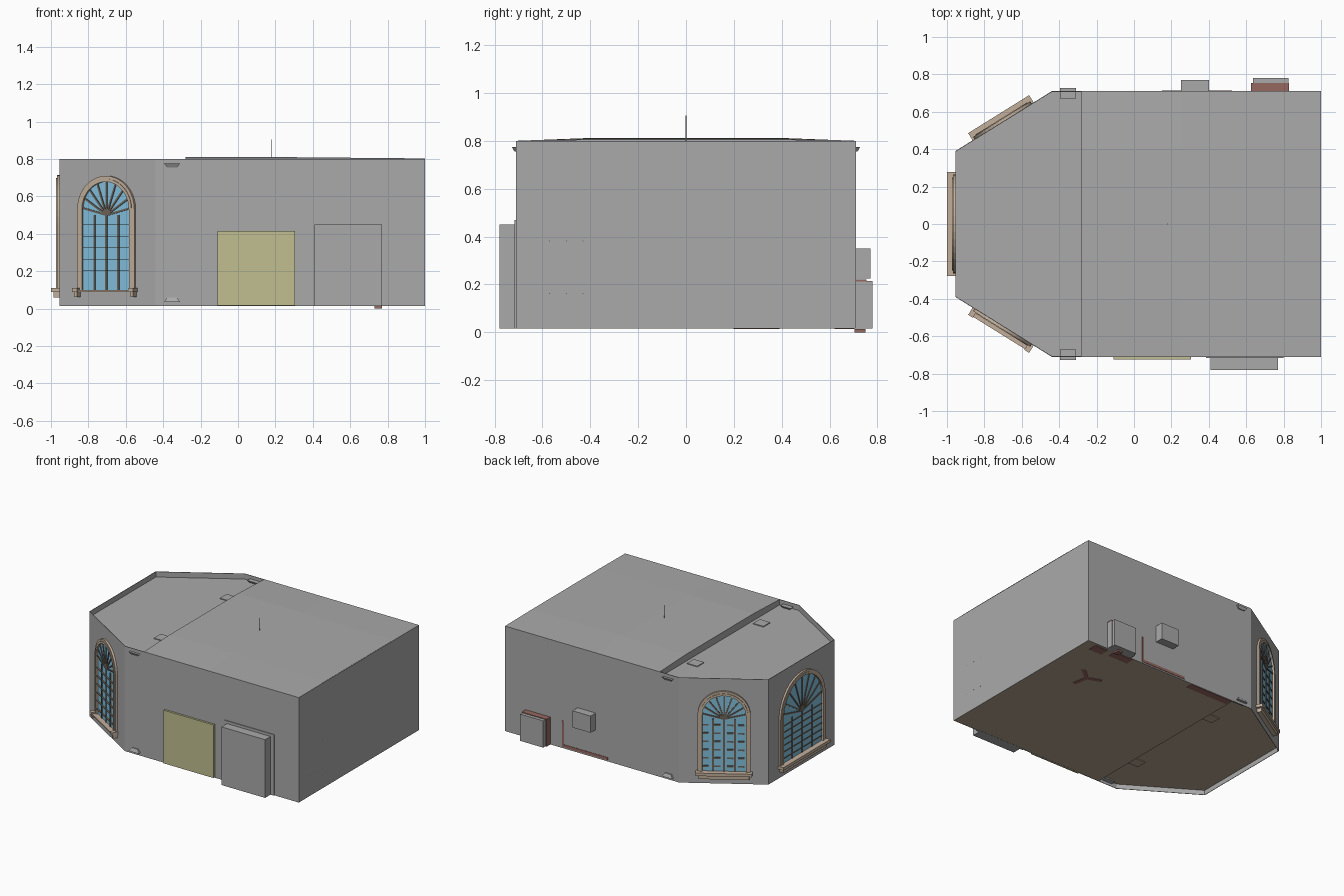
import bpy, bmesh
from math import sin, cos, pi, radians
from mathutils import Matrix, Vector

if "Cube" in bpy.data.objects:
    bpy.data.objects.remove(bpy.data.objects["Cube"])


def material(name, r, g, b):
    m = bpy.data.materials.new(name)
    m.use_nodes = True
    m.diffuse_color = (r, g, b, 1)
    bsdf = m.node_tree.nodes["Principled BSDF"]
    bsdf.inputs["Base Color"].default_value = (r, g, b, 1)
    bsdf.inputs["Roughness"].default_value = 0.8
    return m


GREY = material("wall_grey", .4, .4, .4)
YELLOW = material("panel_yellow", .53, .52, .28)
TAN = material("stone_tan", .54, .43, .33)
BLUE = material("glass_blue", .23, .54, .74)
DARK = material("bar_brown", .15, .125, .1)
BROWN = material("floor_brown", .46, .37, .28)
RED = material("brick_red", .3, .14, .115)


def finish(name, bm, mat, matrix=Matrix()):
    bmesh.ops.recalc_face_normals(bm, faces=bm.faces)
    me = bpy.data.meshes.new(name)
    bm.to_mesh(me)
    bm.free()
    me.materials.append(mat)
    ob = bpy.data.objects.new(name, me)
    ob.matrix_world = matrix
    bpy.context.collection.objects.link(ob)
    return ob


def add_box(bm, lo, hi, spin=Matrix(), top=1, bottom=1):
    lo, hi = Vector(lo), Vector(hi)
    size, mid = hi - lo, (lo + hi) / 2
    for v in bmesh.ops.create_cube(bm, size=1)["verts"]:
        k = top if v.co.z > 0 else bottom
        p = Vector((v.co.x * size.x * k, v.co.y * size.y * k, v.co.z * size.z))
        v.co = spin @ (p + mid)


def boxes(name, mat, items, matrix=Matrix(), **taper):
    bm = bmesh.new()
    for item in items:
        add_box(bm, *item, **taper)
    return finish(name, bm, mat, matrix)


def sheet(name, mat, rings, closed=False):
    """Surface lofted through rings of points."""
    bm = bmesh.new()
    rows = [[bm.verts.new(p) for p in ring] for ring in rings]
    n = len(rows[0])
    for a, b in zip(rows, rows[1:]):
        for i in range(n if closed else n - 1):
            j = (i + 1) % n
            bm.faces.new((a[i], a[j], b[j], b[i]))
    return finish(name, bm, mat)


def flat(name, mat, points, z):
    bm = bmesh.new()
    bm.faces.new([bm.verts.new((x, y, z)) for x, y in points])
    return finish(name, bm, mat)


# Building shell: a long room with a three-sided bay at one end
BACK, SIDE, STEP, END, BASE, TOP = 1.0, .71, -.28, -.955, .015, .80
bay = [(STEP, -SIDE), (-.44, -SIDE), (END, -.39), (END, .39), (-.44, SIDE), (STEP, SIDE)]
plan = [(BACK, -SIDE)] + bay + [(BACK, SIDE)]
walls = sheet("walls", GREY, [[(x, y, z) for x, y in plan] for z in (BASE, TOP)], True)
solid = walls.modifiers.new("thickness", "SOLIDIFY")
solid.thickness = .004

# Main roof is slightly crowned and steps down to the bay
crown = [(-SIDE, 0), (-.4, 1), (.4, 1), (SIDE, 0)]
sheet("main_roof", GREY, [
    [(STEP, y, .76) for y, k in crown],
    [(STEP, y, TOP + .012 * k) for y, k in crown],
    [(.25, y, TOP + .01 * k) for y, k in crown],
    [(BACK, y, TOP + .003 * k) for y, k in crown]])
flat("bay_roof", GREY, bay, .76)
main = [(STEP, -SIDE), (BACK, -SIDE), (BACK, SIDE), (STEP, SIDE)]
flat("main_floor", BROWN, main, BASE + .001)
flat("bay_floor", BROWN, bay, .05)
sheet("floor_step", BROWN, [[(STEP, -SIDE, z), (STEP, SIDE, z)] for z in (BASE, .05)])

# Pilaster caps and feet, and their plates on the bay roof and floor
for s, side in ((-1, "front"), (1, "back")):
    y0, y1 = s * .70 - .028, s * .70 + .028
    boxes(side + "_cap", GREY, [((-.395, y0, .755), (-.31, y1, .775))], bottom=.6)
    boxes(side + "_foot", GREY, [((-.395, y0, .035), (-.31, y1, .06))], top=.6)
    y = s * .39
    boxes(side + "_roof_plate", GREY, [((-.395, y - .04, .758), (-.31, y + .04, .766))])
    boxes(side + "_floor_plate", BROWN, [((-.395, y - .04, .044), (-.31, y + .04, .052))])


# Arched windows, built facing -y and then turned into place
def arch(half, low, spring, depth, steps=20):
    pts = [(-half, depth, low)]
    for i in range(steps + 1):
        a = pi - pi * i / steps
        pts.append((half * cos(a), depth, spring + half * sin(a)))
    return pts + [(half, depth, low)]


def window(name, x, y, turn, half, spring, style):
    place = Matrix.Translation((x, y, 0)) @ Matrix.Rotation(radians(turn), 4, "Z")
    low = .09
    # Stone surround in two stepped bands
    for label, r0, r1, out in (("outer", half, half - .016, -.014),
                               ("inner", half - .016, half - .032, -.018)):
        rings = [arch(r, low, spring, d) for r, d in
                 ((r0, .002), (r0, out), (r1, out), (r1, .002))]
        ob = sheet(name + "_" + label + "_frame", TAN, rings)
        ob.matrix_world = place
    # Glass
    glass = half - .03
    bm = bmesh.new()
    bm.faces.new([bm.verts.new(p) for p in arch(glass, low, spring, -.004)])
    finish(name + "_glass", bm, BLUE, place)
    # Upright bars
    hub = spring - .03
    w = glass / 2
    bars = [((k * w - .006, -.009, low), (k * w + .006, -.003, hub)) for k in (-1, 0, 1)]
    # Cross bars: flat slats, short dashes or full rails
    for r in range(6):
        z = low + .05 + r * (hub - low - .04) / 6
        if style == "dashes":
            for k in (-.85, -.3, .3, .8):
                bars.append(((k * glass - .025, -.007, z), (k * glass + .02, -.003, z + .012)))
        elif style == "slats":
            bars.append(((-glass, -.016, z), (glass, -.003, z + .001)))
        else:
            bars.append(((-glass, -.007, z), (glass, -.003, z + .008)))
    # Fan
    for i in range(9):
        a = radians(14 + 19 * i)
        spin = Matrix.Translation((0, 0, hub)) @ Matrix.Rotation(-a, 4, "Y")
        length = glass + .03 * sin(a) - .002
        bars.append(((0, -.009, -.005), (length, -.003, .005), spin))
    boxes(name + "_bars", DARK, bars, place)
    # Sill with a pair of end brackets or a lower course
    s = half + .012
    if style == "slats":
        sill = [((-s, -.04, .09), (s, .002, .1))]
        for k in (-1, 1):
            c = k * (s - .015)
            sill.append(((c - .015, -.045, .088), (c + .015, .002, .11)))
            sill.append(((c - .008, -.035, .062), (c + .008, .002, .088)))
    else:
        sill = [((-s, -.045, .088), (s, .002, .11)),
                ((-s + .02, -.032, .06), (s - .02, .002, .088))]
    boxes(name + "_sill", TAN, sill, place)


window("front_window", -.70, -.549, -31.9, .18, .53, "slats")
window("end_window", END, 0, -90, .265, .45, "rails")
window("back_window", -.70, .549, -148.1, .18, .53, "dashes")

# Front wall: yellow panel and projecting door
boxes("front_panel", YELLOW, [((-.11, -.725, .018), (.305, -.70, .415))])
boxes("door_block", GREY, [((.41, -.78, BASE), (.77, -.70, .45))])
boxes("door_surround", GREY, [((.385, -.716, BASE), (.41, -.70, .47)),
                              ((.77, -.716, BASE), (.80, -.70, .47)),
                              ((.41, -.716, .45), (.77, -.70, .47))])

# Back wall: fireplace with a brick top and inner side, cabinet and pipe run
boxes("fireplace_back", GREY, [((.63, .70, BASE), (.83, .755, .212))])
boxes("fireplace_brick", RED, [((.625, .70, .212), (.83, .755, .22)),
                               ((.625, .70, BASE), (.63, .755, .212))])
boxes("fireplace_front", GREY, [((.635, .75, BASE), (.825, .78, .215))])
boxes("fireplace_foot", RED, [((.73, .705, 0), (.77, .75, .014))])
boxes("wall_cabinet", GREY, [((.25, .70, .225), (.40, .77, .35))])
boxes("wall_pipe", RED, [((.51, .70, .025), (.525, .713, .22)),
                         ((.15, .70, .025), (.51, .713, .045))])

# Roof pin and small studs on the plain end wall
boxes("roof_pin", DARK, [((.178, -.0015, .80), (.181, .0015, .905))])
boxes("end_wall_studs", DARK, [((BACK - .002, y - .002, z), (BACK + .001, y + .002, z + .004))
                               for y in (-.57, -.5, -.43) for z in (.16, .38)])

# Marks under the floor
boxes("floor_patches", RED, [((.81, .62, .013), (.92, .69, .018)),
                             ((.6, .64, .013), (.76, .705, .018)),
                             ((-.27, .65, .013), (.08, .705, .018))])
boxes("floor_tripod", RED, [
    ((0, -.014, .013), (.11, .014, .018),
     Matrix.Translation((.68, .31, 0)) @ Matrix.Rotation(radians(40 + 120 * i), 4, "Z"))
    for i in range(3)])
